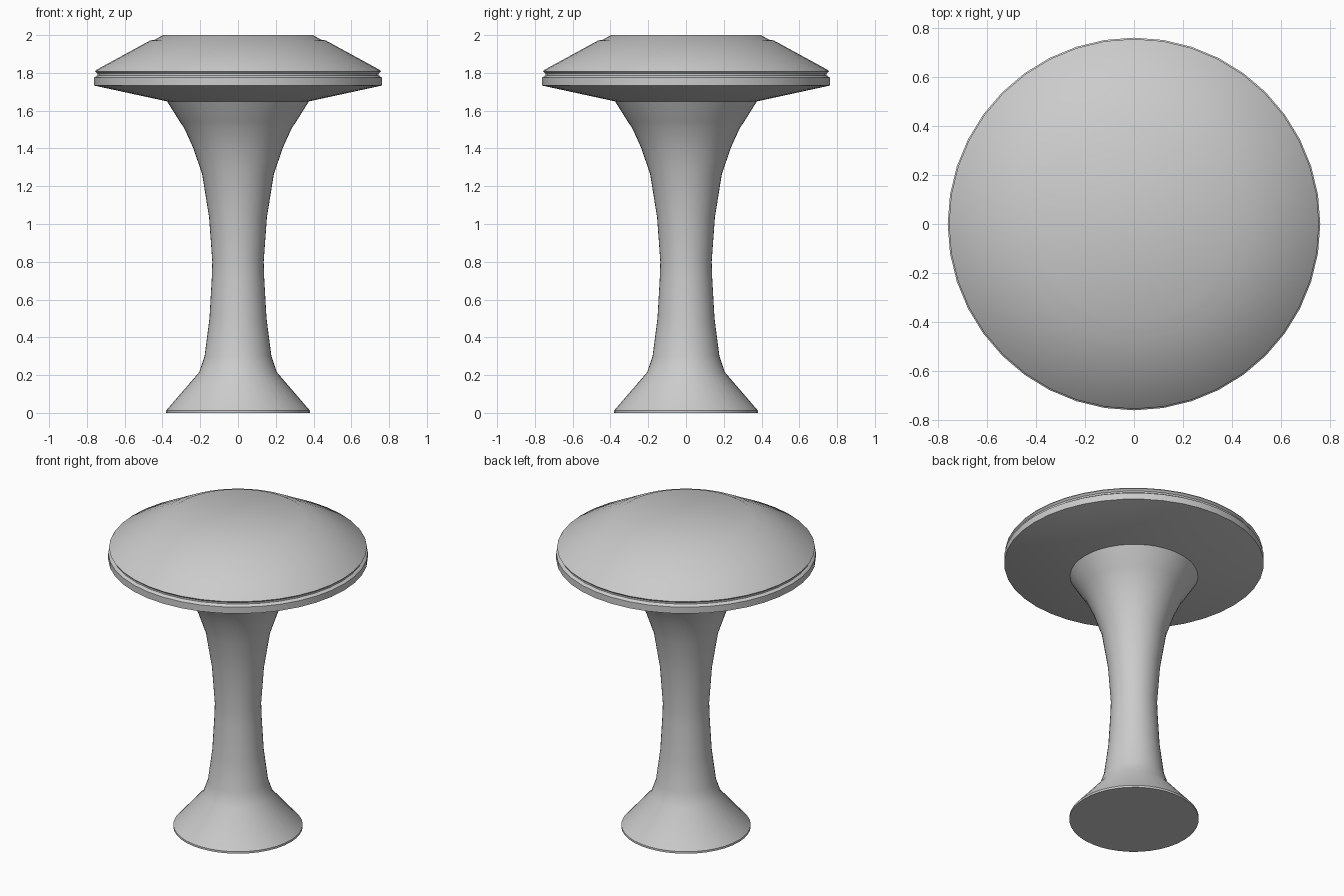
import bpy, bmesh
from math import cos, sin, tau, radians

if "Cube" in bpy.data.objects:
    bpy.data.objects.remove(bpy.data.objects["Cube"])

SEGMENTS = 40


def lathe(name, profile):
    """Spin a (radius, height) profile round z and cap both ends."""
    bm = bmesh.new()
    rings = [[bm.verts.new((r * cos(tau * i / SEGMENTS), r * sin(tau * i / SEGMENTS), z))
              for i in range(SEGMENTS)] for r, z in profile]
    for low, high in zip(rings, rings[1:]):
        for i in range(SEGMENTS):
            j = (i + 1) % SEGMENTS
            bm.faces.new((low[i], low[j], high[j], high[i]))
    bm.faces.new(rings[0][::-1])
    bm.faces.new(rings[-1])
    mesh = bpy.data.meshes.new(name)
    bm.to_mesh(mesh)
    bm.free()
    obj = bpy.data.objects.new(name, mesh)
    bpy.context.collection.objects.link(obj)
    bpy.ops.object.select_all(action='DESELECT')
    obj.select_set(True)
    bpy.context.view_layer.objects.active = obj
    bpy.ops.object.shade_smooth_by_angle(angle=radians(30))
    return obj


# Flared foot, waisted stem and collar under the top
lathe("pedestal", [
    (0.38, 0.0), (0.38, 0.013), (0.206, 0.215), (0.177, 0.30), (0.151, 0.50),
    (0.139, 0.71), (0.136, 0.80), (0.153, 1.035), (0.19, 1.265), (0.238, 1.405),
    (0.286, 1.51), (0.307, 1.54), (0.376, 1.65)])

# Shallow dish forming the underside and rim
lathe("seat_base", [
    (0.37, 1.648), (0.762, 1.733), (0.762, 1.775), (0.745, 1.787), (0.745, 1.80)])

# Sloping cushion with a small step round the flat centre
lathe("seat_cushion", [
    (0.745, 1.797), (0.757, 1.808), (0.752, 1.815), (0.464, 1.972), (0.44, 1.976),
    (0.397, 2.0)])
